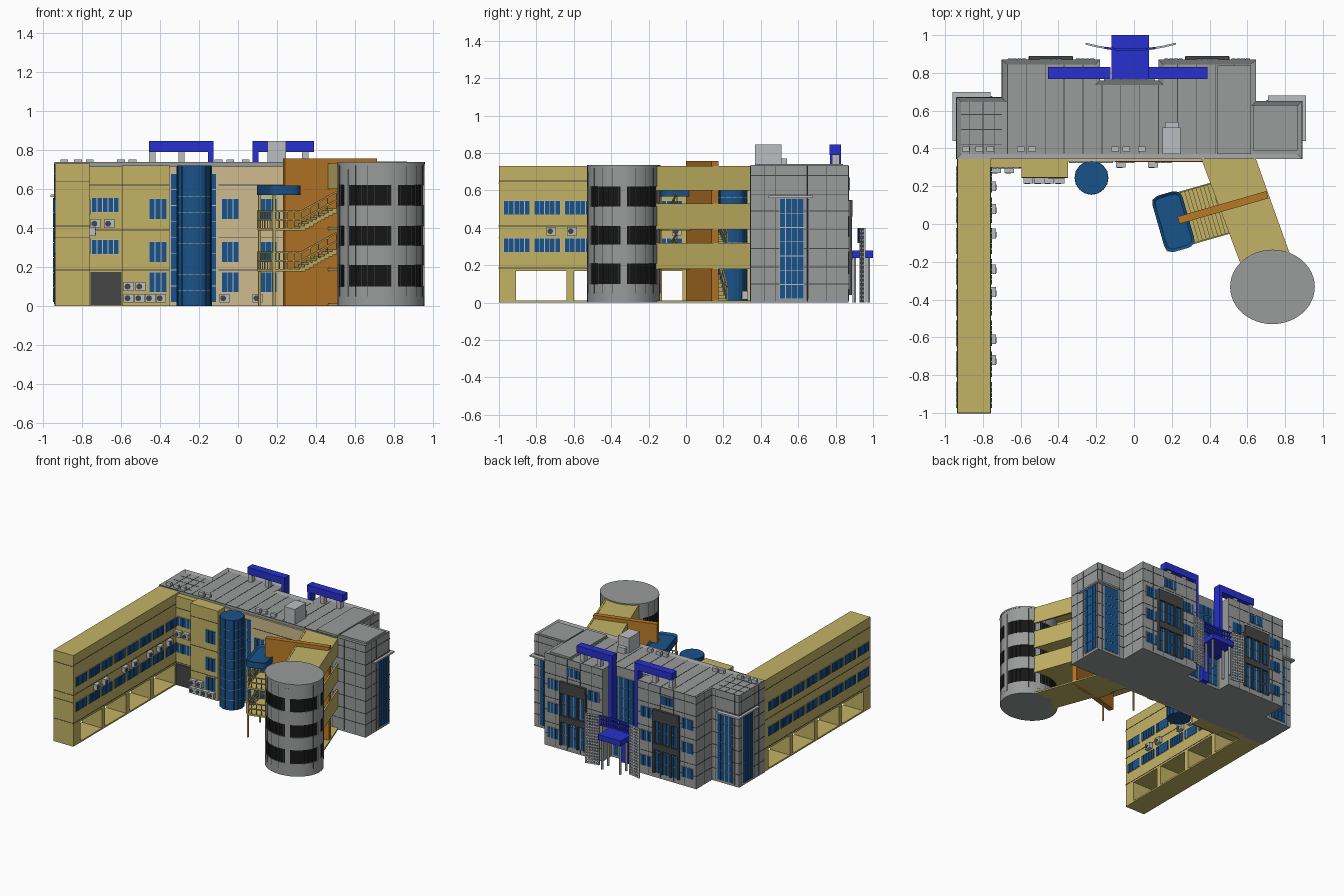
import bpy, bmesh
from math import radians, cos, sin, pi
from mathutils import Matrix, Vector

if "Cube" in bpy.data.objects:
    bpy.data.objects.remove(bpy.data.objects["Cube"])

COL = dict(yellow=(.55, .45, .13), cream=(.62, .50, .27), glass=(.01, .085, .25), blue=(.02, .03, .62),
           black=(.008, .008, .008), dark=(.06, .06, .06), orange=(.48, .19, .02),
           grey=(.32, .33, .33), light=(.5, .52, .54))
MATS = {}
for k, c in COL.items():
    MATS[k] = bpy.data.materials.new(k)
    MATS[k].diffuse_color = (*c, 1)
PARTS = {}
I = Matrix()

def bm_of(name, col):
    return PARTS.setdefault(name, (bmesh.new(), col))[0]

def box(name, col, x0, x1, y0, y1, z0, z1, M=I):
    T = Matrix.Translation(((x0 + x1) / 2, (y0 + y1) / 2, (z0 + z1) / 2))
    bmesh.ops.create_cube(bm_of(name, col), size=1, matrix=M @ T @ Matrix.Diagonal((x1 - x0, y1 - y0, z1 - z0, 1)))

def cyl(name, col, x, y, z0, z1, rx, ry=None, n=40, M=I):
    S = Matrix.Translation((x, y, (z0 + z1) / 2)) @ Matrix.Diagonal((rx, ry or rx, 1, 1))
    bmesh.ops.create_cone(bm_of(name, col), cap_ends=True, segments=n, radius1=1, radius2=1, depth=z1 - z0, matrix=M @ S)

def prism(name, col, pts, z0, z1, rim=0, M=I):
    bm = bm_of(name, col)
    f = bm.faces.new([bm.verts.new(M @ Vector((x, y, z1))) for x, y in pts])
    ext = bmesh.ops.extrude_face_region(bm, geom=[f])['geom']
    top = [g for g in ext if isinstance(g, bmesh.types.BMFace)][0]
    for v in f.verts:
        v.co.z = z0
    if rim:  # sunken top behind a parapet
        top.normal_update()
        bmesh.ops.inset_region(bm, faces=[top], thickness=rim, use_even_offset=True)
        for v in top.verts:
            v.co.z -= .012

def bar(name, col, a, b, w):
    a, b = Vector(a), Vector(b)
    R = (b - a).to_track_quat('Z', 'Y').to_matrix().to_4x4()
    box(name, col, -w, w, -w, w, 0, (b - a).length, Matrix.Translation(a) @ R)

def wall(side, pos):  # local (along, outwards, up) to world
    s = -1 if side in 'SW' else 1
    if side in 'SN':
        return Matrix(((1, 0, 0, 0), (0, s, 0, pos), (0, 0, 1, 0), (0, 0, 0, 1)))
    return Matrix(((0, s, 0, pos), (1, 0, 0, 0), (0, 0, 1, 0), (0, 0, 0, 1)))

def window(M, u0, u1, z0, z1, nu, nz):
    box('window_frames', 'light', u0, u1, -.002, .004, z0, z1, M)
    du, dz, g = (u1 - u0) / nu, (z1 - z0) / nz, .002
    for i in range(nu):
        for j in range(nz):
            box('window_panes', 'glass', u0 + i * du + g, u0 + (i + 1) * du - g, 0, .007,
                z0 + j * dz + g, z0 + (j + 1) * dz - g, M)

def joints(M, u0, u1, us, zs, top=.73):
    for z in zs:
        box('cladding_joints', 'dark', u0, u1, -.002, .002, z - .002, z + .002, M)
    for u in us:
        box('cladding_joints', 'dark', u - .0015, u + .0015, -.002, .002, .01, top, M)

def aircon(M, u, z):
    box('aircon_units', 'light', u - .026, u + .026, 0, .03, z, z + .045, M)
    cyl('aircon_fans', 'dark', u - .006, -(z + .022), .028, .033, .015, n=14, M=M @ Matrix.Rotation(-pi / 2, 4, 'X')
        @ Matrix.Diagonal((1, 1, 1, 1)))

# main grey block with parapet roof
prism('main_block', 'grey', [(-.94, .345), (.89, .345), (.89, .65), (.645, .65), (.645, .87), (.13, .87), (.13, .76),
      (-.18, .76), (-.18, .87), (-.70, .87), (-.70, .67), (-.94, .67)], 0, .737, .025)
for i in range(13):
    x = -.67 + i * .1
    box('roof_joints', 'dark', x - .002, x + .002, .37, .845 if x < -.2 or x > .15 else .735, .722, .7265)
for x in (-.87, -.80, -.74):
    box('roof_joints', 'dark', x - .002, x + .002, .37, .645, .722, .7265)
for y in (.42, .5, .58):
    box('roof_joints', 'dark', -.915, -.70, y - .002, y + .002, .722, .7265)
box('raised_roof', 'grey', .44, .62, .37, .84, .72, .74)
box('raised_roof', 'grey', .63, .865, .39, .63, .72, .74)
box('roof_hut', 'light', .15, .245, .37, .51, .72, .845)
box('roof_hut', 'light', .165, .235, .51, .54, .72, .77)
for x in (-.89, -.82, -.76, -.6, -.54, -.1, -.04, .04):
    box('roof_units', 'light', x - .02, x + .02, .385, .41, .72, .752)

# rear facade of the two halves
ZJ = (.10, .19, .29, .39, .49, .58, .68)
N = wall('N', .87)
for x0, x1 in ((-.70, -.18), (.13, .645)):
    c = (x0 + x1) / 2
    joints(N, x0, x1, [x0 + .1, x0 + .2, x1 - .2, x1 - .1], ZJ)
    for z in (.07, .27, .46):
        window(N, x0 + .03, x0 + .13, z, z + .085, 4, 1)
        window(N, x1 - .13, x1 - .03, z, z + .085, 4, 1)
    window(N, c - .06, c + .06, .60, .67, 4, 1)
    window(N, c - .10, c + .10, .04, .46, 6, 5)
    box('rear_screens', 'dark', c - .115, c + .115, 0, .02, .46, .55, N)
    box('rear_screens', 'dark', c - .115, c + .115, 0, .02, .23, .28, N)
    for d in (-.11, -.04, .04, .11):
        box('rear_screens', 'dark', c + d - .008, c + d + .008, 0, .018, .04, .5, N)
window(wall('N', .76), -.16, .11, .02, .66, 6, 8)

# corner bays with tall glazing and a ledge
for side, xe, yb, s in (('W', -.94, .67, -1), ('E', .89, .65, 1)):
    E, B = wall(side, xe), wall('N', yb)
    xa, xb = sorted((xe, xe - s * .245))
    joints(E, .345, yb, (.42, .48, .645), ZJ)
    joints(B, xa, xb, (xa + .04, xb - .04), ZJ)
    joints(wall(side, .645 if s > 0 else -.70), yb, .87, (yb + .1,), ZJ)
    window(E, .50, .63, .02, .555, 4, 7)
    window(B, xa + .055, xb - .055, .02, .555, 4, 7)
    la, lb = sorted((xe + s * .02, xe - s * .18))
    box('corner_ledges', 'light', la, lb, .44, yb + .03, .56, .572)
joints(wall('S', .345), .5, .89, (.6, .7, .8), ZJ)

# long yellow wing on an open arcade
box('wing_upper', 'yellow', -.935, -.76, -1, .345, .168, .73)
box('wing_base', 'yellow', -.935, -.76, -1, .345, 0, .012)
for y0, y1 in ((-1, -.91), (-.64, -.60), (-.33, -.29), (-.02, .02), (.29, .345)):
    box('wing_piers', 'yellow', -.935, -.76, y0, y1, .01, .17)
for M in (wall('E', -.76), wall('W', -.935)):
    joints(M, -1, .345, (), (.185, .41, .65))
    for i in range(8):
        y = -.975 + i * .163
        for z in (.27, .47):
            window(M, y, y + .14, z, z + .075, 5, 1)
for y in (-.72, -.61, -.36, -.24, -.05, .08, .2):
    aircon(wall('E', -.76), y, .36)
joints(wall('S', -1), -.935, -.76, (), (.185, .35, .41, .64))

# courtyard facade: stepped yellow bays, then a cream wall
box('court_bay', 'yellow', -.76, -.595, .30, .36, 0, .715)
box('court_bay', 'yellow', -.595, -.35, .245, .36, 0, .72)
box('cream_wall', 'cream', -.35, .42, .33, .36, 0, .715)
S1, S2, S3 = wall('S', .30), wall('S', .245), wall('S', .33)
box('dark_entry', 'dark', -.755, -.597, 0, .006, .005, .175, S1)
joints(S1, -.76, -.595, (), (.185, .39, .62))
joints(S2, -.595, -.35, (), (.185, .39, .62))
joints(S3, -.1, .40, (), (.185, .35, .62))
for z in (.265, .48):
    window(S1, -.75, -.61, z, z + .075, 5, 1)
for z in (.07, .225, .445):
    window(S2, -.455, -.365, z, z + .105, 3, 1)
    window(S3, -.085, .005, z, z + .105, 3, 1)
    window(S3, .11, .20, z, z + .105, 3, 1)
window(S3, -.345, -.11, .02, .68, 6, 8)
for u in (-.73, -.66):
    aircon(S1, u, .40)
for u in (-.56, -.505, -.45, -.395):
    aircon(S2, u, .018)
for u in (-.56, -.50):
    aircon(S2, u, .078)
for u in (-.07, .1):
    aircon(S3, u, .018)

# round glass stair tower
cyl('glass_tower', 'glass', -.225, .245, 0, .72, .088, n=32)
for i in range(16):
    a = i * pi / 8
    bar('tower_mullions', 'glass', (-.225 + .088 * cos(a), .245 + .088 * sin(a), 0),
        (-.225 + .088 * cos(a), .245 + .088 * sin(a), .715), .0025)
for i in range(1, 9):
    cyl('tower_rings', 'light', -.225, .245, i * .08, i * .08 + .002, .0893, n=32)

# oval grey tower with dark window bands
TX, TY, RX, RY = .733, -.333, .222, .195
cyl('oval_core', 'black', TX, TY, .05, .70, RX * .975, RY * .975, 48)
for z0, z1 in ((0, .10), (.21, .31), (.41, .515), (.62, .725)):
    cyl('oval_bands', 'grey', TX, TY, z0, z1, RX, RY, 48)
cyl('oval_cap', 'grey', TX, TY, .725, .737, RX * 1.01, RY * 1.01, 48)
for i in range(40):
    a = radians(i * 9)
    M = Matrix.Translation((TX + RX * .985 * cos(a), TY + RY * .985 * sin(a), 0)) @ Matrix.Rotation(a, 4, 'Z')
    if i % 8 == 0:
        box('oval_pilasters', 'grey', -.012, .004, -.018, .018, .05, .70, M)
    else:
        box('oval_mullions', 'dark', -.006, .0 if i % 2 else .0045, -.001, .001, .05, .72, M)

# slanted yellow bridge with open sides
A, B, C, D = (.35, .36), (.64, .36), (.84, -.20), (.59, -.28)
prism('bridge_floors', 'yellow', [A, B, C, D], 0, .012)
for z, top in ((.18, 0), (.39, 0), (.60, 1)):
    prism('bridge_floors', 'yellow', [A, B, C, D], .712 if top else z, .728 if top else z + .014)
    prism('bridge_sides', 'yellow', [(B[0] - .014, .36), B, C, (C[0] - .014, C[1])], z, z + (.131 if top else .14))
    if top:
        prism('bridge_sides', 'yellow', [A, (A[0] + .014, .36), (D[0] + .014, D[1]), D], z, .731)

# orange spine wall with stairs either side
R = Matrix.Translation((.235, .02, 0)) @ Matrix.Rotation(radians(16), 4, 'Z')
box('orange_wall', 'orange', 0, .49, -.02, .02, 0, .756, R)

def rail(a, b, n, h=.085):
    a, b = Vector(a), Vector(b)
    for k in (h, h * .5):
        bar('stair_rails', 'yellow', R @ (a + Vector((0, 0, k))), R @ (b + Vector((0, 0, k))), .004)
    for i in range(n + 1):
        p = a.lerp(b, i / n)
        bar('stair_rails', 'yellow', R @ p, R @ (p + Vector((0, 0, h))), .003)

def flight(v0, v1, za, zb, n=9):
    for i in range(n):
        u, z = .05 + i * .021, za + (zb - za) * (i + 1) / n
        box('stair_steps', 'yellow', u, u + .025, v0, v1, max(z - .025, 0), max(z, .006), R)
    for v in (v0, v1):
        if abs(v) > .05:
            rail((.05, v, za), (.24, v, zb), 4)

for L, drop in ((.19, .19), (.40, .11)):
    box('stair_landings', 'yellow', -.10, .05, -.14, .14, L - .014, L, R)
    flight(-.14, -.02, L, L + .10)
    flight(.02, .14, L, L - drop)
    rail((-.10, -.14, L), (-.10, .14, L), 6)
    for v in (-.14, .14):
        rail((-.10, v, L), (.05, v, L), 4)
for v in (-.135, .135):
    box('stair_posts', 'yellow', -.098, -.086, v - .006, v + .006, 0, .57, R)

# rounded blue canopy over the landings
r, rr = [], .045
for cx, cy, a0 in ((.01, .11, 0), (-.065, .11, 90), (-.065, -.11, 180), (.01, -.11, 270)):
    r += [(cx + rr * cos(radians(a0 + t)), cy + rr * sin(radians(a0 + t))) for t in (0, 22.5, 45, 67.5, 90)]
prism('stair_canopy', 'glass', r, .568, .618, .015, R)

# blue rear portal: roof beams, pillars and entrance canopy
for xa, xb, px in ((-.455, -.125, -.14), (.075, .39, .09)):
    box('portal_beams', 'blue', xa, xb, .768, .83, .79, .846)
    box('portal_pillars', 'blue', px - .015, px + .015, .77, .83, .24, .80)
for x in (-.44, -.29, .20, .345):
    box('beam_posts', 'light', x - .016, x + .016, .78, .82, .72, .79)
box('entrance_canopy', 'blue', -.12, .08, .76, 1, .238, .28)
box('entrance_canopy', 'blue', -.05, .01, .76, .80, 0, .24)
for x in (-.10, .06):
    for y in (.90, .975):
        cyl('canopy_columns', 'light', x, y, 0, .24, .01, n=12)

# curved lattice screens joined by a blue trellis
def arc(x):
    return (x, .922 + .032 * ((x + .018) / .235) ** 2)
xs = [-.253 + i * .0196 for i in range(25)]
for i, (xa, xb) in enumerate(zip(xs, xs[1:])):
    (ax, ay), (bx, by) = arc(xa), arc(xb)
    if i < 5 or i > 18:
        bar('lattice_screens', 'light', (ax, ay, 0), (ax, ay, .40), .005)
        bar('lattice_screens', 'light', (bx, by, 0), (bx, by, .40), .005)
        for j in range(18):
            bar('lattice_screens', 'light', (ax, ay, .006 + j * .0228), (bx, by, .006 + j * .0228), .005)
    else:
        for z in (.325, .36, .394):
            bar('portal_trellis', 'blue', (ax, ay, z), (bx, by, z), .006)
        bar('portal_trellis', 'blue', (ax, ay, .32), (ax, ay, .40), .004)

# turn every collected part into an object
for name, (bm, col) in PARTS.items():
    bmesh.ops.recalc_face_normals(bm, faces=bm.faces)
    me = bpy.data.meshes.new(name)
    bm.to_mesh(me)
    bm.free()
    me.materials.append(MATS[col])
    if name.startswith(('oval', 'glass_t', 'canopy_c', 'stair_can')):
        me.shade_smooth()
        me.set_sharp_from_angle(angle=radians(30))
    bpy.context.collection.objects.link(bpy.data.objects.new(name, me))

for m in bpy.data.materials:
    if m.users and not m.is_grease_pencil:
        m.use_nodes = True
        m.node_tree.nodes["Principled BSDF"].inputs["Base Color"].default_value = m.diffuse_color
